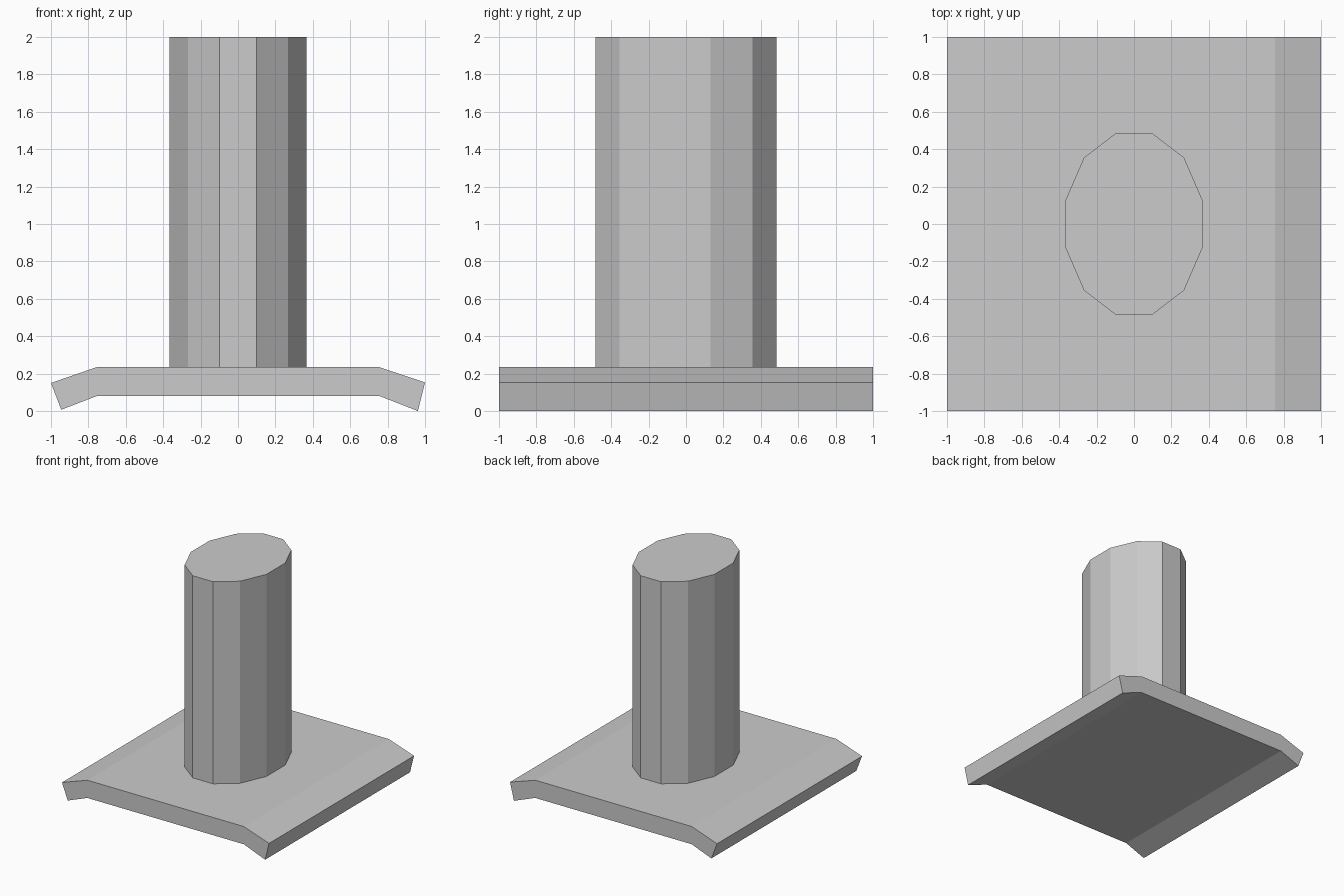
import bpy
import bmesh
from math import cos, sin, radians

if "Cube" in bpy.data.objects:
    bpy.data.objects.remove(bpy.data.objects["Cube"])


def extrude_outline(name, points, offset):
    """Make a closed flat-shaded solid by extruding an outline along offset."""
    bm = bmesh.new()
    face = bm.faces.new([bm.verts.new(p) for p in points])
    result = bmesh.ops.extrude_face_region(bm, geom=[face], use_keep_orig=True)
    moved = [g for g in result["geom"] if isinstance(g, bmesh.types.BMVert)]
    bmesh.ops.translate(bm, verts=moved, vec=offset)
    bmesh.ops.recalc_face_normals(bm, faces=bm.faces)
    mesh = bpy.data.meshes.new(name)
    bm.to_mesh(mesh)
    bm.free()
    obj = bpy.data.objects.new(name, mesh)
    bpy.context.collection.objects.link(obj)
    return obj


# Base plate: front profile with both side edges bent down
profile = [(-1, 0.15), (-0.945, 0.007), (-0.755, 0.08), (0.757, 0.08),
           (0.962, 0), (1, 0.153), (0.755, 0.235), (-0.755, 0.235)]
extrude_outline("base_plate", [(x, -1, z) for x, z in profile], (0, 2, 0))

# Column: twelve-sided oval standing on the plate
angles = [radians(15 + 30 * i) for i in range(12)]
oval = [(0.378 * cos(a), 0.502 * sin(a), 0.235) for a in angles]
extrude_outline("column", oval, (0, 0, 1.765))
